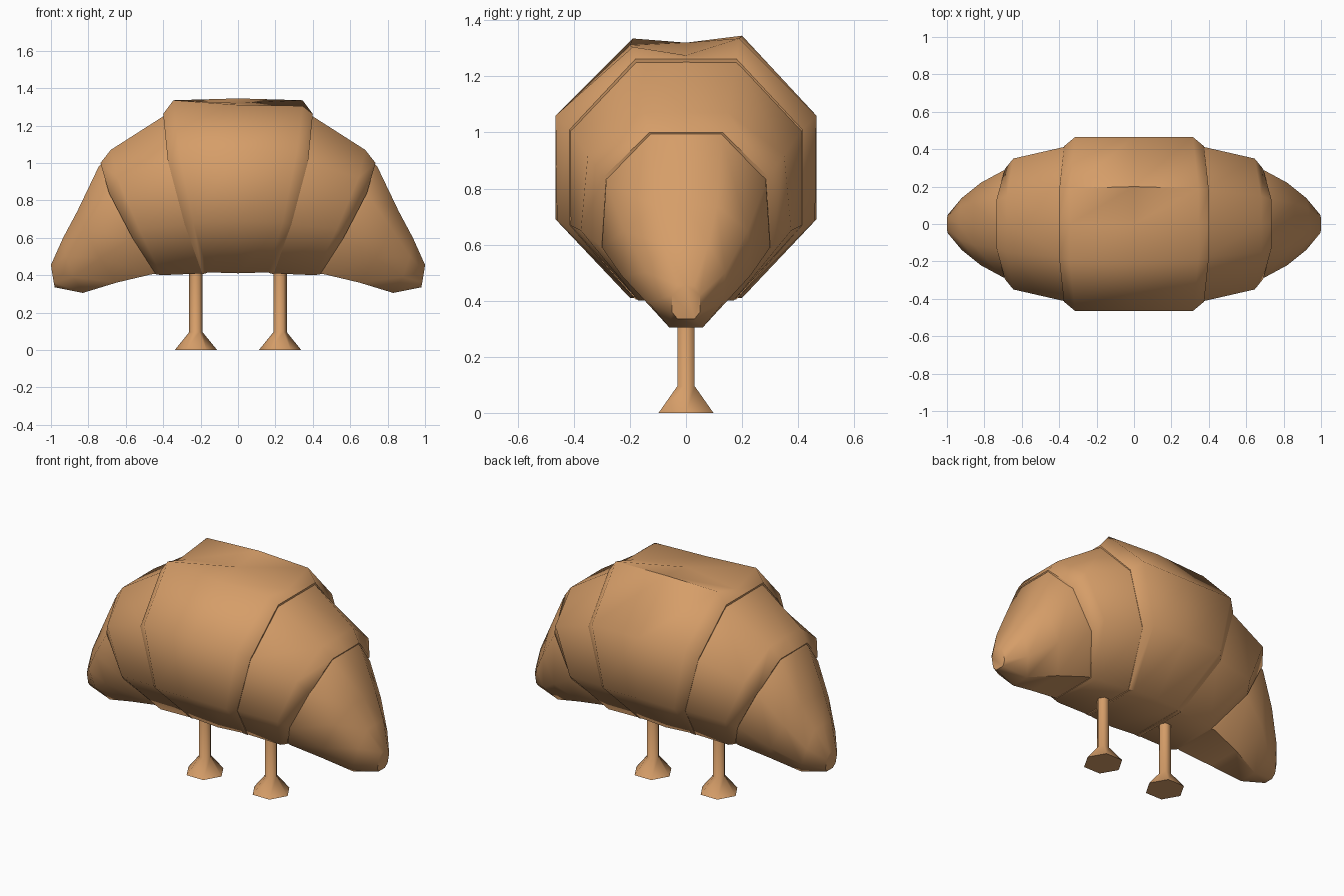
import bpy, bmesh, math

if "Cube" in bpy.data.objects:
    bpy.data.objects.remove(bpy.data.objects["Cube"])

crust = bpy.data.materials.new("golden_crust")
crust.diffuse_color = (0.67, 0.34, 0.14, 1)
crust.use_nodes = True
crust.node_tree.nodes["Principled BSDF"].inputs["Base Color"].default_value = crust.diffuse_color


def finish(bm, name, angle):
    bmesh.ops.recalc_face_normals(bm, faces=bm.faces)
    mesh = bpy.data.meshes.new(name)
    bm.to_mesh(mesh)
    bm.free()
    mesh.materials.append(crust)
    ob = bpy.data.objects.new(name, mesh)
    bpy.context.collection.objects.link(ob)
    bpy.ops.object.select_all(action='DESELECT')
    ob.select_set(True)
    bpy.context.view_layer.objects.active = ob
    bpy.ops.object.shade_smooth_by_angle(angle=math.radians(angle))


def loft(name, sections, side=1):
    """Section = levels (x, z, half width) from bottom to top, dip of top centre, drop of top front."""
    bm = bmesh.new()
    rings = []
    for levels, dip, drop in sections:
        pts = [(side * x, -w, z) for x, z, w in levels]
        x, z, w = levels[-1]
        pts[-1] = (side * x, -w, z - drop)
        pts.append((side * x, 0, z - dip))
        pts += [(side * x, w, z) for x, z, w in reversed(levels)]
        rings.append([bm.verts.new(p) for p in pts])
    n = len(rings[0])
    for a, b in zip(rings, rings[1:]):
        for i in range(n):
            j = (i + 1) % n
            bm.faces.new((a[i], a[j], b[j], b[i]))
    bm.faces.new(rings[0])
    bm.faces.new(rings[-1])
    finish(bm, name, 50)


def flip(levels):
    return [(-x, z, w) for x, z, w in levels]


# Middle roll of the pastry, fanned out towards the top, with sloped rims
edge = [(.16, .415, .19), (.24, .685, .46), (.315, 1.06, .465), (.345, 1.335, .19)]
rim = [(.19, .405, .18), (.285, .67, .415), (.375, 1.01, .415), (.40, 1.262, .18)]
middle = [(0, .41, .2), (0, .69, .465), (0, 1.06, .465), (0, 1.345, .2)]
loft("middle_roll", [(flip(rim), 0, 0), (flip(edge), .06, 0), (middle, .025, .035),
                     (edge, .06, .03), (rim, 0, 0)])

# Shoulder rolls and tapering horns on both sides
shoulder = [
    ([(.17, .41, .18), (.265, .67, .415), (.36, 1.01, .415), (.375, 1.265, .18)], 0, 0),
    ([(.41, .40, .17), (.53, .65, .375), (.645, .92, .35), (.68, 1.07, .15)], 0, 0),
    ([(.44, .405, .15), (.565, .60, .31), (.69, .84, .295), (.735, 1.0, .13)], 0, 0),
]
horn = [
    ([(.42, .41, .14), (.54, .60, .30), (.665, .85, .285), (.71, 1.02, .12)], 0, 0),
    ([(.46, .405, .15), (.575, .59, .30), (.70, .82, .285), (.745, .98, .13)], 0, 0),
    ([(.65, .36, .11), (.74, .49, .23), (.82, .65, .22), (.86, .74, .11)], 0, 0),
    ([(.83, .305, .06), (.88, .39, .13), (.92, .50, .14), (.935, .60, .08)], 0, 0),
    ([(.98, .335, .03), (.985, .36, .05), (.995, .42, .05), (1.0, .455, .03)], 0, 0),
]
for tag, s in (("left", -1), ("right", 1)):
    loft(tag + "_shoulder_roll", shoulder, s)
    loft(tag + "_horn", horn, s)

    # Leg and flared six-sided foot
    bm = bmesh.new()
    prev = None
    for z, r in ((0, .113), (.095, .036), (.5, .036)):
        ring = [bm.verts.new((s * .225 + r * math.cos(k * math.pi / 3),
                              r * math.sin(k * math.pi / 3), z)) for k in range(6)]
        if prev:
            for k in range(6):
                j = (k + 1) % 6
                bm.faces.new((prev[k], prev[j], ring[j], ring[k]))
        else:
            bm.faces.new(ring)
        prev = ring
    bm.faces.new(prev)
    finish(bm, tag + "_leg", 62)
